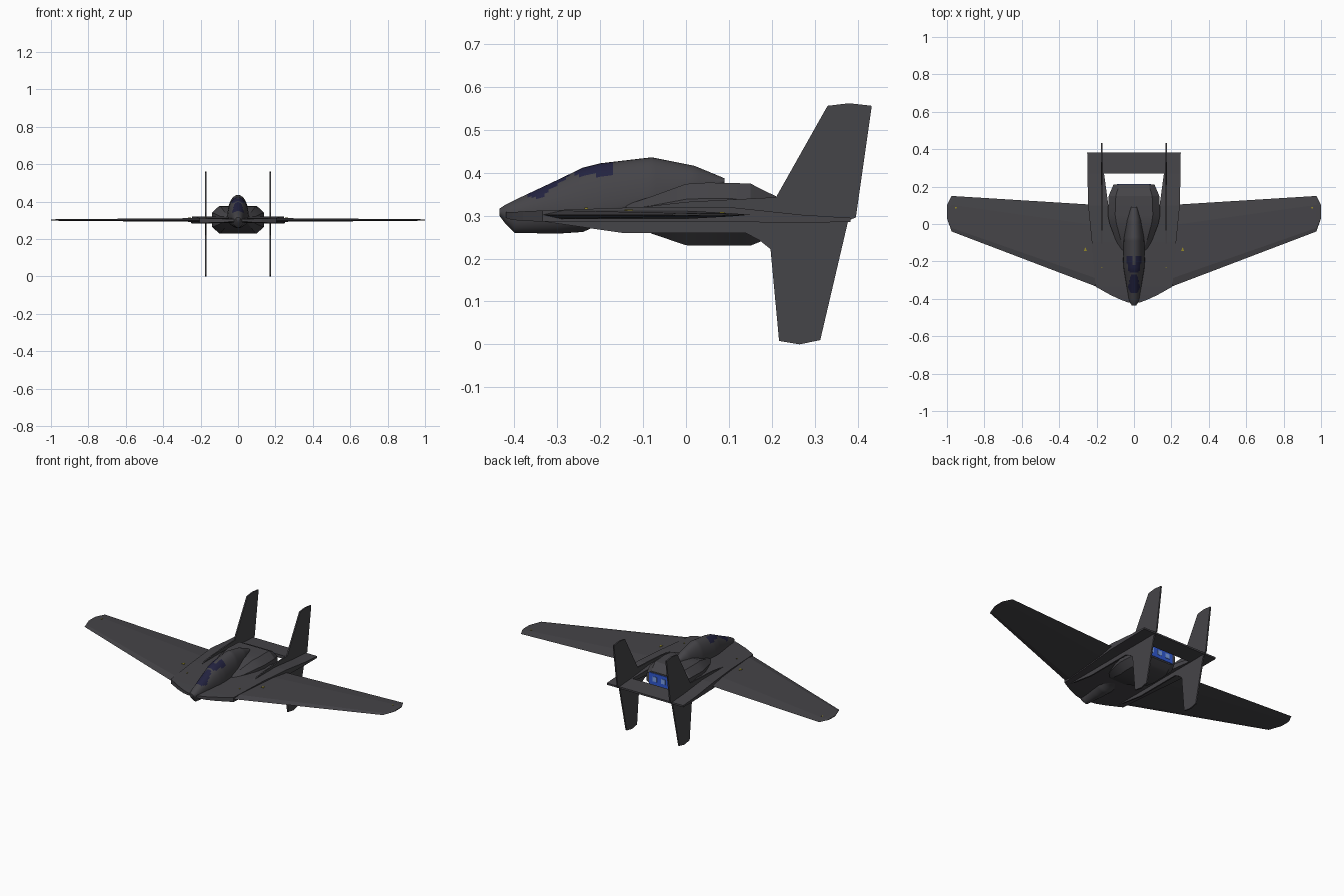
import bpy, bmesh, math

if "Cube" in bpy.data.objects:
    bpy.data.objects.remove(bpy.data.objects["Cube"])


def mat(name, r, g, b):
    m = bpy.data.materials.new(name)
    m.diffuse_color = (r, g, b, 1)
    m.use_nodes = True
    m.node_tree.nodes["Principled BSDF"].inputs["Base Color"].default_value = m.diffuse_color
    return m


HULL = mat("charcoal hull", 0.06, 0.058, 0.065)
GLASS = mat("navy glass", 0.016, 0.016, 0.05)
BLUE = mat("exhaust blue", 0.03, 0.10, 0.65)
PALE = mat("exhaust pale blue", 0.22, 0.38, 0.85)
YELLOW = mat("marking yellow", 0.30, 0.25, 0.02)


def finish(name, bm, mats, mirror=False, smooth=None):
    bmesh.ops.recalc_face_normals(bm, faces=bm.faces[:])
    me = bpy.data.meshes.new(name)
    bm.to_mesh(me)
    bm.free()
    for m in mats:
        me.materials.append(m)
    ob = bpy.data.objects.new(name, me)
    bpy.context.collection.objects.link(ob)
    if mirror:
        md = ob.modifiers.new("Mirror", 'MIRROR')
        md.use_mirror_merge = False
    if smooth:
        bpy.ops.object.select_all(action='DESELECT')
        ob.select_set(True)
        bpy.context.view_layer.objects.active = ob
        bpy.ops.object.shade_smooth_by_angle(angle=math.radians(smooth))
    return ob


def loft(rings):
    bm = bmesh.new()
    vs = [[bm.verts.new(p) for p in r] for r in rings]
    n = len(rings[0])
    for a, b in zip(vs, vs[1:]):
        for i in range(n):
            j = (i + 1) % n
            bm.faces.new((a[i], a[j], b[j], b[i]))
    bm.faces.new(vs[0])
    bm.faces.new(vs[-1])
    return bm


def box_ring(y, x0, x1, z0, z1):
    return [(x0, y, z0), (x1, y, z0), (x1, y, z1), (x0, y, z1)]


def extrude(points, vec):
    """Flat polygon given a thickness along vec."""
    bm = bmesh.new()
    f = bm.faces.new([bm.verts.new(p) for p in points])
    r = bmesh.ops.extrude_face_region(bm, geom=[f])
    bmesh.ops.translate(bm, vec=vec, verts=[v for v in r["geom"] if isinstance(v, bmesh.types.BMVert)])
    return bm


# Flat centre body: y, half width, bottom, top
body = [(-.42, .03, .295, .308), (-.405, .07, .29, .308), (-.38, .125, .288, .31),
        (-.335, .205, .286, .312), (-.1, .225, .285, .32), (.1, .245, .285, .32)]
finish("centre_body", loft([box_ring(y, -w, w, a, b) for y, w, a, b in body]), [HULL])

# Tail booms and the tailplane joining them
finish("tail_boom", loft([box_ring(.1, .137, .245, .285, .32),
                          box_ring(.27, .16, .249, .284, .302)]), [HULL], mirror=True)
finish("tailplane", loft([box_ring(.27, -.249, .249, .284, .302),
                          box_ring(.383, -.25, .25, .285, .295)]), [HULL])

# Swept wings: x, leading edge, trailing edge, half thickness
wing = []
for x, le, te, t in [(.2, -.335, .102, .010), (.975, -.04, .15, .004), (1.0, .03, .10, .002)]:
    c = te - le
    wing.append([(x, le, .302), (x, le + .1 * c, .302 + t), (x, le + .75 * c, .302 + t),
                 (x, te, .302), (x, le + .75 * c, .302 - t), (x, le + .1 * c, .302 - t)])
finish("wing", loft(wing), [HULL], mirror=True)

# Twin fins with long root strakes, above and below the body
fin = [(-.12, .318), (.0, .332), (.21, .343), (.33, .556), (.38, .562), (.433, .556),
       (.396, .296), (.378, .288), (.313, .01), (.265, 0), (.217, .008), (.197, .222),
       (.172, .242), (.14, .259), (-.15, .26), (-.33, .286)]
finish("tail_fin", extrude([(.168, y, z) for y, z in fin], (.008, 0, 0)), [HULL], mirror=True)

# Cockpit pod: y, half width, bottom, widest height, top
pod = [(-.435, .012, .30, .308, .316), (-.42, .022, .28, .305, .326),
       (-.40, .028, .26, .305, .336), (-.30, .045, .258, .31, .383),
       (-.24, .055, .262, .31, .412), (-.20, .058, .28, .315, .422),
       (-.08, .055, .30, .335, .436), (.02, .038, .33, .36, .416), (.09, .015, .374, .381, .387)]
rings = []
for k, (a, b) in enumerate(zip(pod, pod[1:])):
    steps = max(1, round((b[0] - a[0]) / .01))
    for s in range(steps + (k == len(pod) - 2)):
        y, w, zb, zc, zt = [p + (q - p) * s / steps for p, q in zip(a, b)]
        ring = []
        for i in range(40):
            t = math.tau * i / 40
            h = (zt - zc) if math.sin(t) > 0 else (zc - zb)
            ring.append((w * math.cos(t), y, zc + h * math.sin(t)))
        rings.append(ring)
bm = loft(rings)
# Windscreen and side windows chosen by position
for f in bm.faces:
    c = f.calc_center_median()
    front = -.375 < c.y < -.27 and c.z > max(.342, .342 + (c.y + .34) * .72)
    side = -.26 < c.y < -.17 and c.z > .394 and (c.y < -.22 or abs(c.x) > .012)
    f.material_index = 1 if front or side else 0
finish("cockpit_pod", bm, [HULL, GLASS], smooth=40)

# Engine housing: y, half width, bottom, top
eng = [(-.14, .07, .285, .325), (-.08, .10, .258, .345), (0, .13, .231, .374),
       (.05, .14, .23, .377), (.15, .135, .23, .375), (.175, .125, .24, .362), (.21, .11, .262, .345)]
rings = []
for y, w, a, b in eng:
    m, h = (a + b) / 2, (b - a) / 2
    rings.append([(sx * w * u, y, m + sz * h * v) for sx, sz, u, v in
                  [(1, -1, .72, 1), (1, -1, 1, .5), (1, 1, 1, .5), (1, 1, .72, 1),
                   (-1, 1, .72, 1), (-1, 1, 1, .5), (-1, -1, 1, .5), (-1, -1, .72, 1)]])
finish("engine_housing", loft(rings), [HULL], smooth=25)

# Glowing exhaust panel with paler bars
finish("exhaust_panel", loft([box_ring(.206, -.092, .092, .27, .337),
                              box_ring(.213, -.092, .092, .27, .337)]), [BLUE])
for i, x in enumerate((-.055, 0, .055)):
    finish(f"exhaust_bar_{i + 1}", loft([box_ring(.211, x - .014, x + .014, .29, .318),
                                         box_ring(.215, x - .014, x + .014, .29, .318)]), [PALE])

# Small yellow arrow marks on wings and body
for i, (x, y, z, s) in enumerate([(.26, -.14, .309, .016), (.952, .088, .303, .010),
                                  (.172, -.23, .3135, .007)]):
    tri = [(x - s * .5, y - s * .2, z), (x, y + s, z), (x + s * .5, y - s * .2, z)]
    tri = [(px, 2 * y - py, pz) for px, py, pz in tri] if i else tri
    finish(f"wing_mark_{i + 1}", extrude(tri, (0, 0, .005)), [YELLOW], mirror=True)
